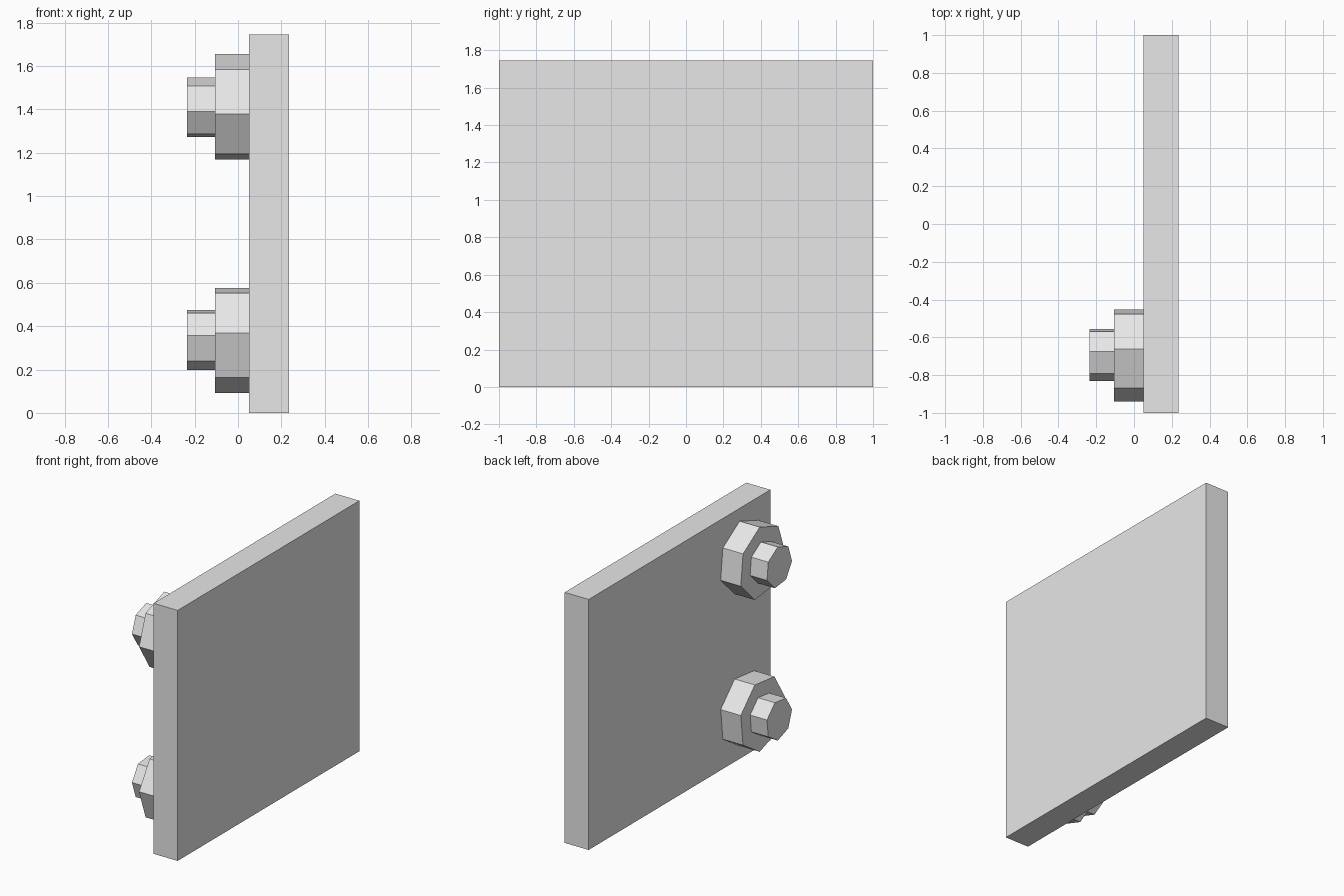
import bpy
import bmesh
from math import cos, sin, tau, radians

if "Cube" in bpy.data.objects:
    bpy.data.objects.remove(bpy.data.objects["Cube"], do_unlink=True)

grey = bpy.data.materials.new("light_grey")
grey.use_nodes = True
grey.diffuse_color = (0.8, 0.8, 0.8, 1)
grey.node_tree.nodes["Principled BSDF"].inputs["Base Color"].default_value = (0.8, 0.8, 0.8, 1)


def prism(name, outline, x0, x1):
    """Extrude a (y, z) outline along x from x0 to x1."""
    bm = bmesh.new()
    face = bm.faces.new([bm.verts.new((x0, y, z)) for y, z in outline])
    top = bmesh.ops.extrude_face_region(bm, geom=[face], use_keep_orig=True)["geom"]
    moved = [v for v in top if isinstance(v, bmesh.types.BMVert)]
    bmesh.ops.translate(bm, verts=moved, vec=(x1 - x0, 0, 0))
    bmesh.ops.recalc_face_normals(bm, faces=bm.faces)
    mesh = bpy.data.meshes.new(name)
    bm.to_mesh(mesh)
    bm.free()
    mesh.materials.append(grey)
    obj = bpy.data.objects.new(name, mesh)
    bpy.context.scene.collection.objects.link(obj)
    return obj


def heptagon(y, z, radius, start):
    angles = [radians(start) + tau * i / 7 for i in range(7)]
    return [(y + radius * cos(a), z + radius * sin(a)) for a in angles]


# Flat slab
prism("panel", [(-1, 0), (1, 0), (1, 1.745), (-1, 1.745)], 0.05, 0.235)

# Two stepped hinge knobs, each with a corner pointing diagonally outward
for label, z, start in (("upper", 1.406, 135), ("lower", 0.34, 225)):
    prism(label + "_hinge_base", heptagon(-0.69, z, 0.251, start), -0.105, 0.05)
    prism(label + "_hinge_cap", heptagon(-0.69, z, 0.142, start), -0.235, -0.105)
